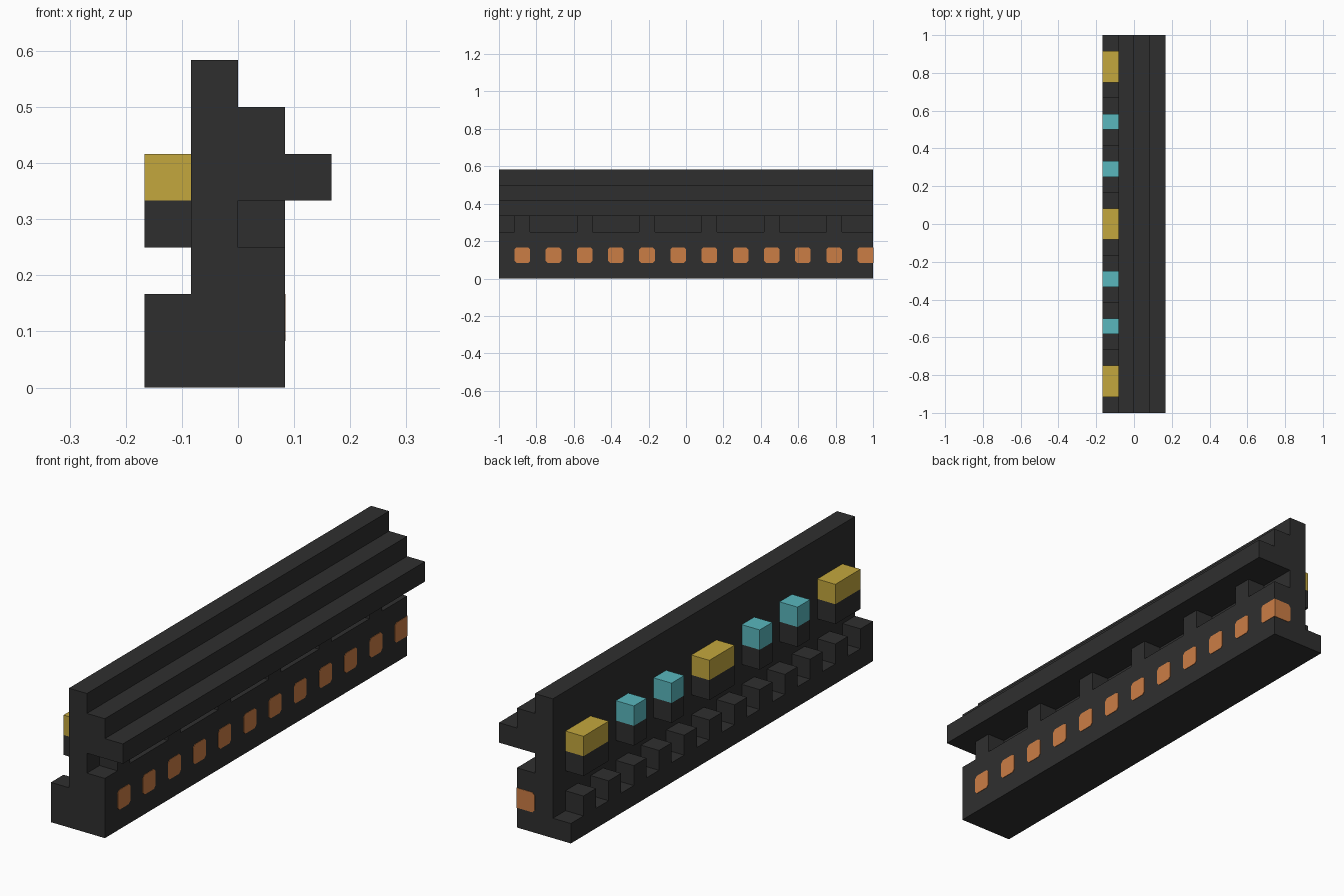
import bpy, bmesh

cube = bpy.data.objects.get("Cube")
if cube:
    bpy.data.objects.remove(cube, do_unlink=True)

U = 1 / 12      # one block
LENGTH = 24     # blocks along y


def material(name, rgb):
    mat = bpy.data.materials.new(name)
    mat.use_nodes = True
    mat.diffuse_color = (*rgb, 1)
    bsdf = next(n for n in mat.node_tree.nodes if n.type == "BSDF_PRINCIPLED")
    bsdf.inputs["Base Color"].default_value = (*rgb, 1)
    bsdf.inputs["Roughness"].default_value = 0.8
    return mat


charcoal = material("charcoal", (0.028, 0.028, 0.028))
yellow = material("mustard yellow", (0.55, 0.39, 0.048))
cyan = material("soft cyan", (0.10, 0.475, 0.51))
orange = material("copper orange", (0.60, 0.205, 0.06))


def prism(name, points, sweep, mat):
    """Extrude a flat polygon, in block units, along a vector."""
    bm = bmesh.new()
    face = bm.faces.new([bm.verts.new(p) for p in points])
    new = bmesh.ops.extrude_face_region(bm, geom=[face], use_keep_orig=True)["geom"]
    verts = [v for v in new if isinstance(v, bmesh.types.BMVert)]
    bmesh.ops.translate(bm, verts=verts, vec=sweep)
    bmesh.ops.recalc_face_normals(bm, faces=bm.faces)
    # block units to model units, centred along y
    for v in bm.verts:
        v.co.y -= LENGTH / 2
        v.co *= U
    mesh = bpy.data.meshes.new(name)
    bm.to_mesh(mesh)
    bm.free()
    mesh.materials.append(mat)
    obj = bpy.data.objects.new(name, mesh)
    bpy.context.collection.objects.link(obj)
    return obj


def block(name, x, y, z, mat, length=1):
    """One block, optionally longer along y."""
    corners = [(x, y, z), (x + 1, y, z), (x + 1, y, z + 1), (x, y, z + 1)]
    return prism(name, corners, (0, length, 0), mat)


def cut_square(cut_far=True):
    """Unit square with clipped corners; the far side may stay square."""
    c = 0.13
    far = [(1 - c, 0), (1, c), (1, 1 - c), (1 - c, 1)] if cut_far else [(1, 0), (1, 1)]
    return [(0, 1 - c), (0, c), (c, 0)] + far + [(c, 1)]


# Main body: stepped section with an overhanging rail
section = [(-2, 0), (1, 0), (1, 3), (0, 3), (0, 4), (2, 4), (2, 5), (1, 5),
           (1, 6), (0, 6), (0, 7), (-1, 7), (-1, 1), (-2, 1)]
prism("body", [(x, 0, z) for x, z in section], (0, LENGTH, 0), charcoal)

# Teeth on the ledge, alternating with gaps
for y in range(0, LENGTH, 2):
    block("ledge_tooth", -2, y, 1, charcoal)

# Posts holding up the rail
for y in range(1, LENGTH, 4):
    block("rail_post", 0, y, 3, charcoal)

# Coloured lamps on dark brackets
for start, length, mat in [(1, 2, yellow), (5, 1, cyan), (8, 1, cyan),
                           (11, 2, yellow), (15, 1, cyan), (18, 1, cyan),
                           (21, 2, yellow)]:
    block("lamp_bracket", -2, start, 3, charcoal, length)
    block("lamp", -2, start, 4, mat, length)

# Orange plates along the side, the last one turning the corner
THICK = 0.02
for y in range(1, LENGTH, 2):
    outline = cut_square(cut_far=y < LENGTH - 1)
    prism("side_plate", [(1, y + a, 1 + b) for a, b in outline], (THICK, 0, 0), orange)
prism("end_plate", [(a, LENGTH, 1 + b) for a, b in cut_square(False)],
      (0, THICK, 0), orange)
